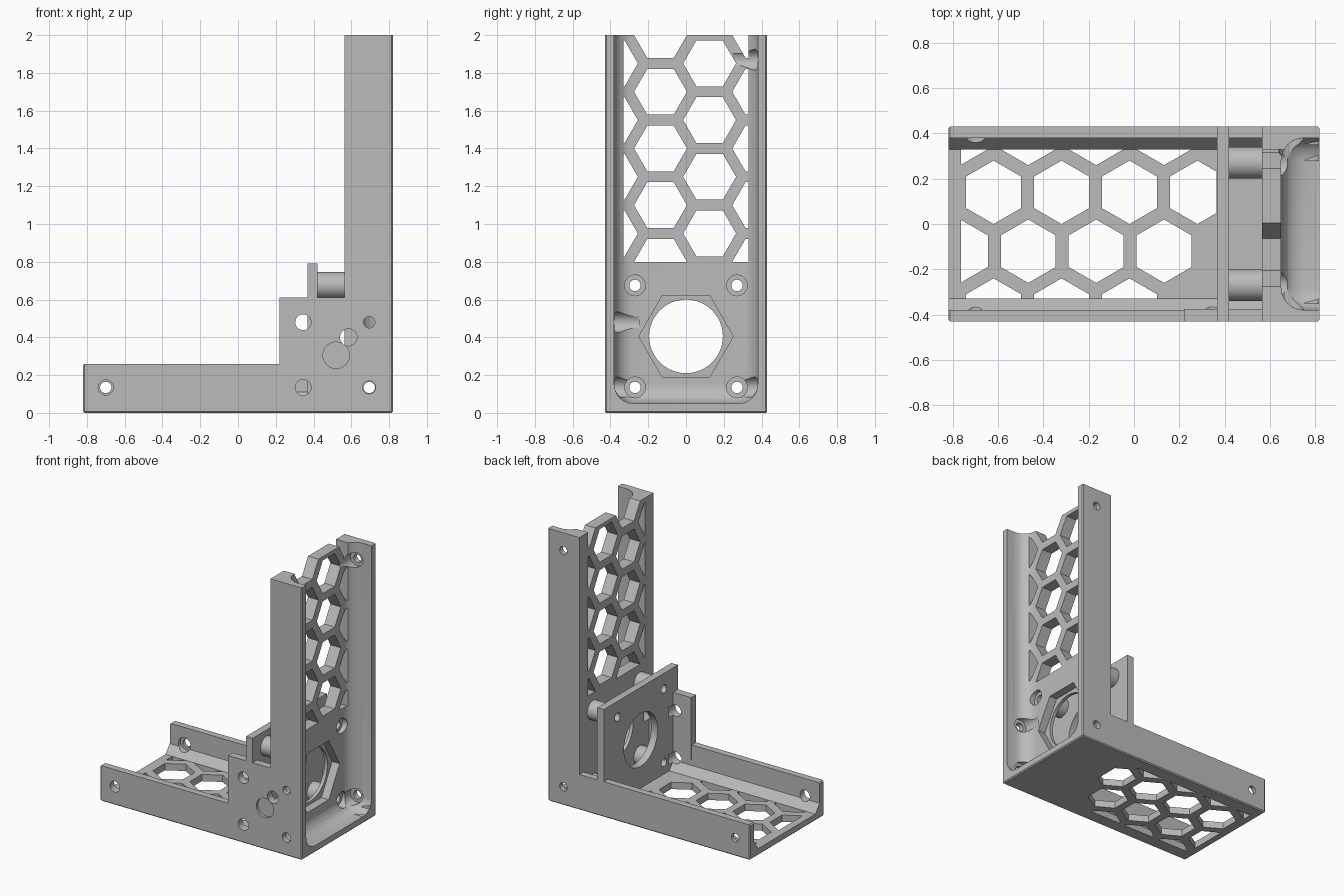
import bpy, bmesh
from math import cos, sin, pi, radians

cube = bpy.data.objects.get("Cube")
if cube:
    bpy.data.objects.remove(cube, do_unlink=True)

grey = bpy.data.materials.new("matt grey")
grey.use_nodes = True
grey.diffuse_color = (0.5, 0.5, 0.5, 1)
grey.node_tree.nodes["Principled BSDF"].inputs["Base Color"].default_value = (0.5, 0.5, 0.5, 1)

# (u, v) is the profile plane, w the extrusion direction
PLACE = {"x": lambda u, v, w: (w, u, v),
         "y": lambda u, v, w: (u, w, v),
         "z": lambda u, v, w: (v, u, w)}


def make_object(name, bm):
    bmesh.ops.recalc_face_normals(bm, faces=bm.faces)
    mesh = bpy.data.meshes.new(name)
    bm.to_mesh(mesh)
    bm.free()
    mesh.materials.append(grey)
    obj = bpy.data.objects.new(name, mesh)
    bpy.context.scene.collection.objects.link(obj)
    return obj


def add_prism(bm, poly, axis, lo, hi):
    put = PLACE[axis]
    a = [bm.verts.new(put(u, v, lo)) for u, v in poly]
    b = [bm.verts.new(put(u, v, hi)) for u, v in poly]
    bm.faces.new(a)
    bm.faces.new(b[::-1])
    for i in range(len(a)):
        j = (i + 1) % len(a)
        bm.faces.new((a[j], a[i], b[i], b[j]))


def ngon(u, v, r, n=32):
    return [(u + r * cos(2 * pi * i / n), v + r * sin(2 * pi * i / n)) for i in range(n)]


def rect(u0, u1, v0, v1):
    return [(u0, v0), (u1, v0), (u1, v1), (u0, v1)]


def clip(poly, k, limit, sign):
    """Keep the part of a convex polygon where sign * coordinate <= sign * limit."""
    out = []
    for p, q in zip(poly, poly[1:] + poly[:1]):
        dp, dq = sign * (p[k] - limit), sign * (q[k] - limit)
        if dp <= 0:
            out.append(p)
        if dp * dq < 0:
            t = dp / (dp - dq)
            out.append((p[0] + t * (q[0] - p[0]), p[1] + t * (q[1] - p[1])))
    return out


def honeycomb(name, centres, v_min, v_max, axis, lo, hi):
    bm = bmesh.new()
    for u, v in centres:
        poly = ngon(u, v, 0.14, 6)
        for k, limit, sign in ((0, 0.33, 1), (0, -0.33, -1), (1, v_max, 1), (1, v_min, -1)):
            poly = clip(poly, k, limit, sign)
        if len(poly) > 2:
            add_prism(bm, poly, axis, lo, hi)
    return make_object(name, bm)


helpers = []


def combine(obj, operation):
    obj.hide_render = True
    helpers.append(obj)
    mod = bracket.modifiers.new(obj.name, "BOOLEAN")
    mod.operation, mod.solver, mod.object = operation, "EXACT", obj


def cut(name, poly, axis, lo, hi):
    bm = bmesh.new()
    add_prism(bm, poly, axis, lo, hi)
    combine(make_object(name, bm), "DIFFERENCE")


def join(name, poly, axis, lo, hi):
    bm = bmesh.new()
    add_prism(bm, poly, axis, lo, hi)
    combine(make_object(name, bm), "UNION")


# L-shaped block with slightly chamfered outer edges
bm = bmesh.new()
add_prism(bm, [(-0.82, 0), (0.82, 0), (0.82, 2), (0.565, 2), (0.565, 0.26), (-0.82, 0.26)],
          "y", -0.43, 0.43)
outer = []
for e in bm.edges:
    mid = (e.verts[0].co + e.verts[1].co) / 2
    if mid.z < 1.9 and (abs(mid.x) > 0.8 or mid.z < 0.1):
        outer.append(e)
bmesh.ops.bevel(bm, geom=outer, offset=0.008, segments=1, affect="EDGES")
bracket = make_object("corner_bracket", bm)

# trough of the flat arm, with chamfered floor corners
cut("arm_trough", [(-0.33, 0.05), (0.33, 0.05), (0.38, 0.11), (0.38, 0.5), (-0.38, 0.5), (-0.38, 0.11)],
    "x", -0.9, 0.565)

# channel of the upright, rounded at the back and at the bottom
bm = bmesh.new()
add_prism(bm, rect(-0.38, 0.38, 0.05, 2.2), "x", 0.65, 0.95)
rounded = []
for e in bm.edges:
    mid = (e.verts[0].co + e.verts[1].co) / 2
    if mid.z < 2.1 and mid.x < 0.9 and (mid.x < 0.7 or mid.z < 0.1):
        rounded.append(e)
bmesh.ops.bevel(bm, geom=rounded, offset=0.1, segments=6, profile=0.5, affect="EDGES")
combine(make_object("upright_channel", bm), "DIFFERENCE")

# side gusset, motor plate and spacers
join("side_gusset", rect(0.22, 0.58, 0.15, 0.61), "y", -0.43, -0.375)
join("motor_plate", rect(-0.43, 0.43, 0.03, 0.79), "x", 0.367, 0.42)
screws = [(y, z) for y in (-0.27, 0.27) for z in (0.135, 0.675)]
for y, z in screws:
    join("spacer", ngon(y, z, 0.07), "x", 0.41, 0.58)

# honeycomb openings in the upright and the floor
web = [(u, 0.8 + 0.3 * k) for u in (-0.135, 0.385) for k in range(5)]
web += [(u, 0.95 + 0.3 * k) for u in (-0.395, 0.125) for k in range(4)]
combine(honeycomb("upright_honeycomb", web, 0.8, 2.1, "x", 0.5, 0.7), "DIFFERENCE")
floor = [(u, -0.767 + 0.3 * k) for u in (-0.12, 0.40) for k in range(4)]
floor += [(0.14, -0.62 + 0.3 * k) for k in range(4)]
floor += [(-0.38, -0.62 + 0.3 * k) for k in range(3)]
combine(honeycomb("floor_honeycomb", floor, -0.765, 0.365, "z", -0.1, 0.07), "DIFFERENCE")

# shaft bore, hexagonal pocket and motor screws
cut("shaft_bore", ngon(0, 0.405, 0.195, 48), "x", 0.3, 0.7)
cut("hex_pocket", ngon(0, 0.405, 0.25, 6), "x", 0.59, 0.72)
for y, z in screws:
    cut("screw_hole", ngon(y, z, 0.03), "x", 0.3, 0.7)
    cut("screw_recess", ngon(y, z, 0.055), "x", 0.62, 0.75)

# holes through the front wall: x, z, radius
for x, z, r in ((-0.7, 0.135, 0.04), (0.345, 0.135, 0.042), (0.345, 0.48, 0.042),
                (0.585, 0.4, 0.045), (0.695, 0.48, 0.03), (0.695, 0.135, 0.034)):
    cut("front_wall_hole", ngon(x, z, r), "y", -0.5, -0.32)
cut("front_blind_hole", ngon(0.52, 0.305, 0.07), "y", -0.5, -0.41)

# holes through the back wall
for x, z in ((-0.7, 0.135), (0.695, 0.135), (0.695, 1.87)):
    cut("back_wall_hole", ngon(x, z, 0.03), "y", 0.32, 0.5)
cut("back_wall_recess", ngon(-0.7, 0.135, 0.05), "y", 0.35, 0.405)

# screw head recesses inside the channel
for side, z in ((-1, 0.135), (1, 0.135), (-1, 0.48), (1, 1.87)):
    lo, hi = sorted((side * 0.25, side * 0.392))
    cut("channel_recess", ngon(0.695, z, 0.055), "y", lo, hi)

# bake the shaped bracket and drop the helpers
depsgraph = bpy.context.evaluated_depsgraph_get()
baked = bpy.data.meshes.new_from_object(bracket.evaluated_get(depsgraph))
bracket.modifiers.clear()
bracket.data = baked
baked.materials.clear()
baked.materials.append(grey)
for p in baked.polygons:
    p.material_index = 0
for obj in helpers:
    bpy.data.objects.remove(obj, do_unlink=True)

bpy.ops.object.select_all(action="DESELECT")
bracket.select_set(True)
bpy.context.view_layer.objects.active = bracket
bpy.ops.object.shade_smooth_by_angle(angle=radians(30))
